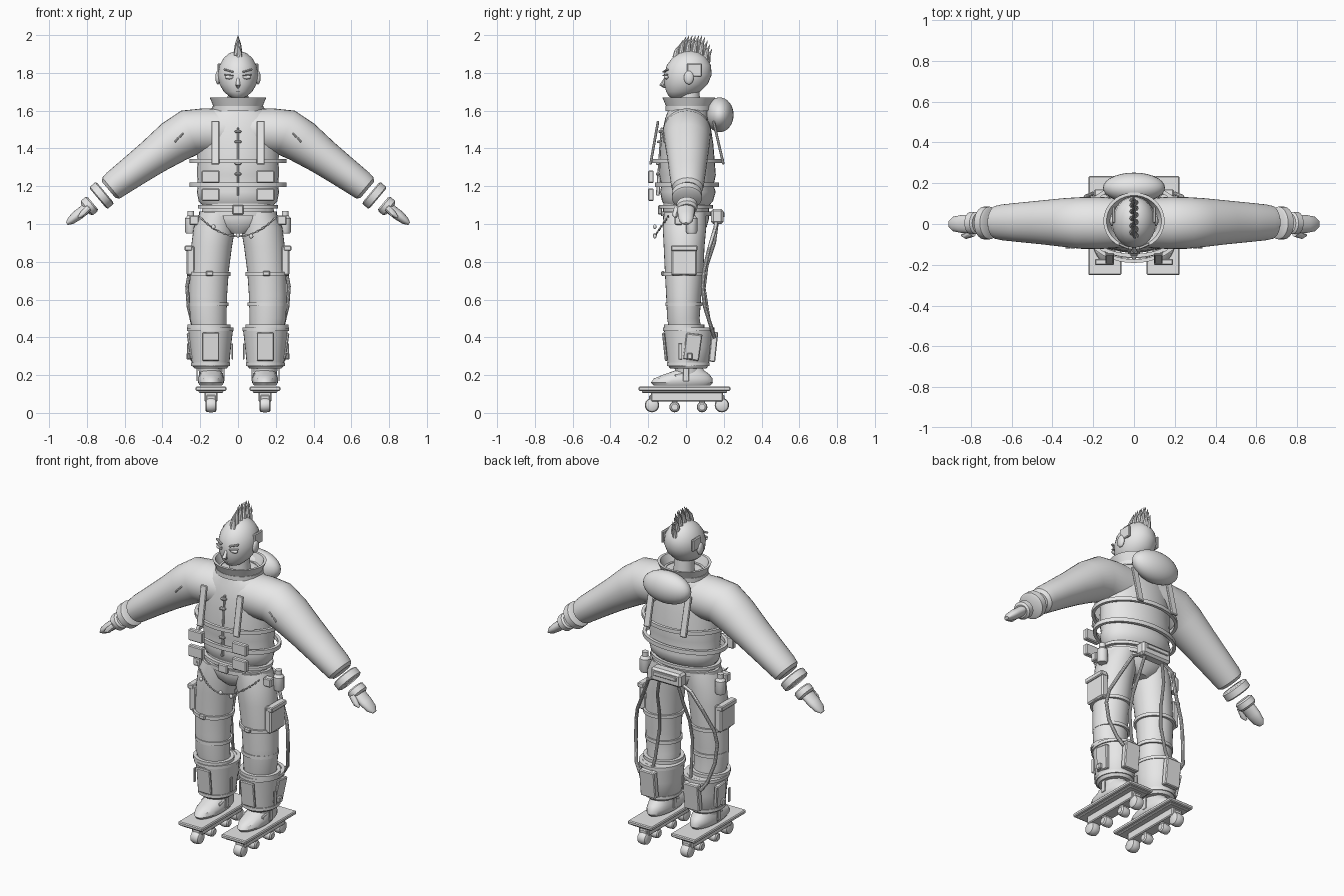
import bpy, bmesh, math
from mathutils import Vector, Matrix, Euler

GREY = bpy.data.materials.new("plain_grey")
GREY.diffuse_color = (0.8, 0.8, 0.8, 1)


def finish(name, bm, mirror=False, angle=35):
    bmesh.ops.recalc_face_normals(bm, faces=bm.faces)
    me = bpy.data.meshes.new(name)
    bm.to_mesh(me)
    bm.free()
    me.materials.append(GREY)
    for p in me.polygons:
        p.use_smooth = True
    me.set_sharp_from_angle(angle=math.radians(angle))
    ob = bpy.data.objects.new(name, me)
    bpy.context.collection.objects.link(ob)
    if mirror:
        ob.modifiers.new("mirror", 'MIRROR').use_mirror_merge = False
    return ob


def skin(bm, rings, closed=False):
    n = len(rings[0])
    pairs = list(zip(rings, rings[1:])) + ([(rings[-1], rings[0])] if closed else [])
    for a, b in pairs:
        for i in range(n):
            j = (i + 1) % n
            bm.faces.new((a[i], a[j], b[j], b[i]))
    if not closed:
        bm.faces.new(rings[0][::-1])
        bm.faces.new(rings[-1])


def loft(name, secs, mirror=False, n=32, closed=False):
    """Elliptical sections (x, y, z, rx, ry[, tilt about y in degrees])."""
    bm = bmesh.new()
    rings = []
    for s in secs:
        t = math.radians(s[5]) if len(s) > 5 else 0
        ring = []
        for i in range(n):
            a = 2 * math.pi * i / n
            u = s[3] * math.cos(a)
            ring.append(bm.verts.new((s[0] + u * math.cos(t), s[1] + s[4] * math.sin(a),
                                      s[2] - u * math.sin(t))))
        rings.append(ring)
    skin(bm, rings, closed)
    return finish(name, bm, mirror)


def band(name, x, y, z, rx, ry, h, w=0.02, mirror=False, flare=0.0):
    """Strap or collar running round the body."""
    return loft(name, [(x, y, z - h / 2, rx - w, ry - w), (x, y, z - h / 2, rx, ry),
                       (x, y, z + h / 2, rx + flare, ry + flare),
                       (x, y, z + h / 2, rx + flare - w, ry + flare - w)], mirror, 40, True)


def tube(name, pts, radii, mirror=False, n=10):
    bm = bmesh.new()
    P = [Vector(p) for p in pts]
    rings = []
    for k, p in enumerate(P):
        d = (P[min(k + 1, len(P) - 1)] - P[max(k - 1, 0)]).normalized()
        side = d.cross(Vector((1, 0, 0)) if abs(d.x) < 0.9 else Vector((0, 1, 0))).normalized()
        up = d.cross(side)
        r = radii[k] if isinstance(radii, (list, tuple)) else radii
        rings.append([bm.verts.new(p + r * (side * math.cos(a) + up * math.sin(a)))
                      for a in (2 * math.pi * i / n for i in range(n))])
    skin(bm, rings)
    return finish(name, bm, mirror)


def box(name, c, size, rot=(0, 0, 0), mirror=False, bevel=0.005):
    bm = bmesh.new()
    r = Euler([math.radians(a) for a in rot]).to_matrix().to_4x4()
    bmesh.ops.create_cube(bm, size=1, matrix=Matrix.Translation(c) @ r @ Matrix.Diagonal((*size, 1)))
    if bevel:
        bmesh.ops.bevel(bm, geom=bm.edges[:], offset=min(bevel, min(size) * 0.3), segments=1, affect='EDGES')
    return finish(name, bm, mirror)


def ball(name, c, r, mirror=False):
    bm = bmesh.new()
    bmesh.ops.create_uvsphere(bm, u_segments=28, v_segments=16, radius=1,
                              matrix=Matrix.Translation(c) @ Matrix.Diagonal((*r, 1)))
    return finish(name, bm, mirror)


# head, neck and face
loft("head", [(0, -.04, 1.665, .02, .03), (0, -.035, 1.675, .045, .055), (0, -.015, 1.70, .075, .09),
              (0, 0, 1.74, .098, .115), (0, .01, 1.79, .108, .126), (0, .015, 1.84, .098, .117),
              (0, .018, 1.88, .075, .09), (0, .02, 1.905, .045, .055), (0, .02, 1.917, .01, .012)])
loft("neck", [(0, .02, 1.57, .06, .06), (0, .015, 1.72, .052, .055)])
ball("ears", (.106, .015, 1.775), (.014, .026, .036), True)
box("temple_plate", (.1, .045, 1.815), (.016, .08, .07), mirror=True)
tube("nose", [(0, -.108, 1.775), (0, -.128, 1.735), (0, -.11, 1.725)], [.006, .013, .008])
ball("lips", (0, -.094, 1.702), (.024, .012, .007))
box("eyebrows", (.05, -.108, 1.812), (.055, .012, .009), (0, -14, 24), True, .002)
ball("eyes", (.046, -.104, 1.777), (.024, .013, .011), True)
box("upper_eyelids", (.048, -.11, 1.788), (.052, .012, .006), (0, -5, 24), True, .002)

# mohawk: two staggered rows of spikes fanned along the crest
for k in range(12):
    a = math.radians(128 - 96 * k / 11)
    y, z = .015 + .115 * math.cos(a), 1.80 + .105 * math.sin(a)
    length = .07 + .04 * math.sin(math.pi * k / 11)
    tip = min(z + length, 1.998)
    x = .007 * (-1) ** k
    tube("hair_spike", [(x, y, z), (x * .8, y + .006, (z + tip) / 2), (0, y + .025, tip)],
         [.016, .011, .001], n=8)

# jacket body, sleeves, collar and hood
loft("jacket", [(0, .005, 1.095, .185, .115), (0, .008, 1.12, .208, .135), (0, .01, 1.17, .218, .147),
                (0, .008, 1.205, .212, .138), (0, .008, 1.26, .217, .15), (0, .006, 1.33, .215, .146),
                (0, .005, 1.42, .218, .14), (0, .005, 1.50, .225, .128), (0, .005, 1.56, .205, .115),
                (0, .01, 1.60, .15, .105), (0, .01, 1.62, .11, .10)])
loft("sleeve", [(.05, .005, 1.49, .12, .12, 90), (.17, .005, 1.49, .123, .128, 98),
                (.255, .005, 1.485, .124, .127, 112), (.34, .007, 1.435, .115, .12, 124),
                (.45, .008, 1.355, .097, .108, 129), (.56, .008, 1.275, .085, .097, 130),
                (.645, .008, 1.213, .077, .088, 130), (.672, .008, 1.19, .072, .082, 130),
                (.684, .008, 1.18, .055, .064, 130)], True)
band("collar", 0, .015, 1.64, .125, .115, .06, .015, flare=.025)
band("collar_base", 0, .015, 1.612, .135, .123, .025, .03)
ball("hood", (0, .178, 1.578), (.152, .074, .092))

# wrists and hands
loft("wrist_cuff", [(.703, .005, 1.167, .065, .07, 130), (.708, .005, 1.163, .075, .08, 130),
                    (.736, .005, 1.139, .075, .08, 130), (.741, .005, 1.135, .065, .07, 130)], True)
loft("palm", [(.768, .005, 1.11, .04, .045, 130), (.775, .005, 1.105, .05, .055, 130),
              (.80, .005, 1.085, .05, .055, 130), (.808, .005, 1.078, .036, .045, 130)], True)
loft("fingers", [(.80, 0, 1.085, .028, .046, 130), (.85, 0, 1.046, .028, .043, 130),
                 (.885, 0, 1.018, .022, .036, 130), (.906, 0, 1.001, .008, .016, 130)], True)
tube("thumb", [(.79, -.045, 1.085), (.825, -.058, 1.05), (.845, -.055, 1.035)], [.018, .016, .006], True)

# harness
band("chest_strap", 0, .005, 1.333, .258, .196, .022, .018)
band("waist_strap", 0, .005, 1.208, .258, .17, .024, .018)
box("front_strap", (.12, -.168, 1.43), (.042, .014, .235), (-10, 0, 0), True)
box("back_strap", (.12, .172, 1.43), (.042, .014, .235), (13, 0, 0), True)
for z in (1.25, 1.155):
    box("chest_pouch", (.145, -.186, z), (.095, .03, .066), mirror=True)
box("shoulder_patch", (.197, -.105, 1.503), (.036, .02, .036), mirror=True)
box("zip_placket", (0, -.137, 1.33), (.012, .02, .36), (-4, 0, 0))
for z in (1.49, 1.435, 1.32, 1.265):
    box("button", (0, -.15 + .03 * max(0, z - 1.4) * 5, z), (.035, .02, .014))
for z in (1.47, 1.445):
    box("sleeve_tag", (.30 + (1.47 - z), -.115, z), (.01, .012, .03), (0, -40, 0), True)

# trousers and hip gear
loft("hips", [(0, 0, .95, .06, .08), (0, 0, .985, .15, .11), (0, 0, 1.03, .195, .122), (0, 0, 1.11, .185, .12)])
loft("trouser_leg", [(.105, -.005, 1.06, .095, .112), (.125, -.008, .98, .11, .115), (.14, -.01, .88, .108, .108),
                     (.152, -.01, .75, .103, .102), (.158, -.012, .62, .1, .093), (.158, -.014, .5, .097, .086),
                     (.148, 0, .42, .085, .085), (.145, .01, .2, .06, .065)], True)
band("upper_belt", 0, 0, 1.092, .212, .142, .018)
band("lower_belt", 0, 0, 1.055, .206, .132, .024)
box("belt_buckle", (0, -.138, 1.075), (.06, .02, .05))
box("back_pack", (0, .165, 1.04), (.2, .065, .08), bevel=.012)
box("back_pack_flap", (0, .2, 1.05), (.15, .01, .025))
loft("hip_bottle", [(.25, .03, .95, .025, .025), (.25, .03, .96, .03, .03), (.25, .03, 1.03, .03, .03),
                    (.25, .03, 1.045, .018, .018), (.25, .03, 1.07, .018, .018)], True, 16)
box("hip_loop", (.232, -.04, 1.02), (.05, .04, .05), mirror=True)

# draped hip chain made of alternating links
for k in range(29):
    t = -1 + 2 * k / 28
    x, z = .205 * t, .935 + .105 * t * t
    y = -.165 + .07 * t * t
    box("chain_link", (x, y, z), (.017, .006, .01) if k % 2 else (.017, .01, .006),
        (0, -math.degrees(math.atan(t)), 0))
for x, z in ((0, .94), (-.13, .985), (.07, .935)):
    ball("chain_charm", (x, -.165, z), (.011, .009, .012))

# leg straps, holsters and hoses
for z, r, ry in ((.735, .115, .113), (.575, .104, .098), (.458, .114, .107)):
    band("leg_strap", .154, -.01, z, r, ry, .02, .02, True)
box("knee_clasp", (.15, -.122, .738), (.04, .02, .026), mirror=True)
box("thigh_holster", (.25, -.01, .805), (.045, .135, .155), bevel=.008, mirror=True)
box("holster_flap", (.262, -.01, .872), (.04, .14, .03), mirror=True)
tube("hose", [(.08, .16, 1.01), (.14, .155, .98), (.2, .12, .86), (.255, .095, .75), (.27, .088, .67),
              (.262, .1, .56), (.235, .135, .45), (.2, .15, .40)], .010, True)
tube("inner_hose", [(.06, .165, 1.01), (.085, .15, .9), (.1, .11, .78), (.11, .095, .66),
                    (.12, .12, .5), (.13, .15, .40)], .009, True)

# shin guards
loft("shin_guard", [(.145, .012, .235, .085, .095), (.145, .012, .25, .098, .108), (.145, .014, .35, .108, .12),
                    (.145, .014, .435, .118, .13), (.147, .012, .45, .105, .115)], True)
band("guard_top_rim", .147, .014, .442, .123, .136, .018, .02, True)
band("guard_bottom_rim", .145, .012, .258, .103, .113, .018, .02, True)
box("calf_box", (.145, .145, .35), (.10, .035, .16), (-6, 0, 0), True)
box("guard_side_panel", (.25, .035, .35), (.024, .085, .14), (-8, 8, 0), True)
box("guard_buckle", (.262, .02, .30), (.022, .03, .035), mirror=True)
box("outer_tab", (.266, -.03, .325), (.008, .02, .085), mirror=True)
box("inner_tab", (.03, -.02, .325), (.008, .02, .085), mirror=True)
box("front_ridge", (.145, -.112, .35), (.09, .015, .15), (6, 0, 0), True)
for x in (.075, .217):
    box("ankle_tab", (x, 0, .21), (.006, .03, .085), mirror=True)

# boots
loft("boot", [(.143, -.022, .145, .058, .15), (.143, -.022, .16, .068, .164), (.143, -.015, .182, .069, .155),
              (.143, .005, .205, .063, .118), (.143, .02, .225, .056, .075), (.143, .02, .25, .05, .06)], True)
box("boot_strap", (.143, -.035, .2), (.125, .05, .022), (12, 0, 0), True)

# wheeled boards
box("board", (.143, -.008, .128), (.162, .485, .022), mirror=True)
box("board_lower_plate", (.143, -.008, .112), (.13, .45, .012), mirror=True)
box("wheel_rail", (.143, .005, .085), (.07, .38, .048), mirror=True)
for y, r in ((-.18, .038), (-.06, .028), (.085, .028), (.19, .038)):
    loft("wheel", [(.143 + dx, y, r + .003, r * s, r * s, 90)
                   for dx, s in ((-.03, .6), (-.024, .88), (-.01, 1), (.01, 1), (.024, .88), (.03, .6))], True, 24)
    box("wheel_fork", (.143, y, .07), (.05, .03, .05), mirror=True)
